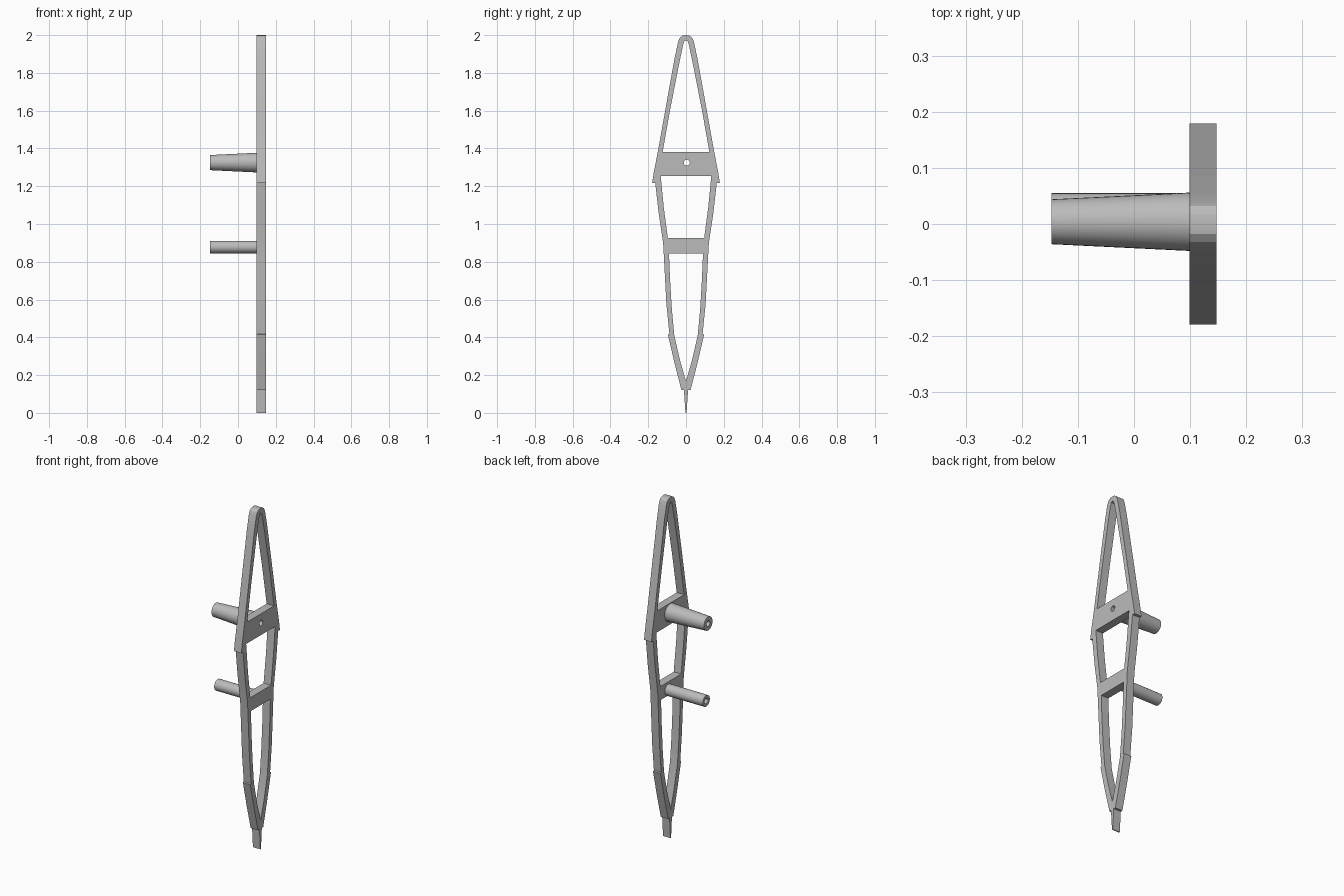
import bpy, bmesh, math
from mathutils import Matrix

if "Cube" in bpy.data.objects:
    bpy.data.objects.remove(bpy.data.objects["Cube"], do_unlink=True)

grey = bpy.data.materials.new("plain_grey")
grey.use_nodes = True
grey.diffuse_color = (0.5, 0.5, 0.5, 1)
grey.node_tree.nodes["Principled BSDF"].inputs["Base Color"].default_value = (0.5, 0.5, 0.5, 1)

PLATE_BACK, PLATE_FRONT, POST_END = 0.099, 0.147, -0.147
PIVOT = (0.004, 1.325)     # upper post centre (y, z)
PEG = (0.022, 0.878)       # lower post centre (y, z)
BORE = 0.016


def mirrored(half):
    """Close a half outline by reflecting it across the centre line."""
    return half + [(-y, z) for y, z in reversed(half) if y > 0]


def ring(centre, radius, n=32):
    return [(centre[0] + radius * math.cos(2 * math.pi * i / n),
             centre[1] + radius * math.sin(2 * math.pi * i / n)) for i in range(n)]


def finish(obj):
    obj.data.materials.clear()
    obj.data.materials.append(grey)
    bpy.ops.object.select_all(action="DESELECT")
    obj.select_set(True)
    bpy.context.view_layer.objects.active = obj
    bpy.ops.object.shade_smooth_by_angle(angle=math.radians(25))


# Pierced plate: outer outline plus openings, extruded along x
outline = mirrored([(0, 2), (0.018, 1.997), (0.032, 1.987), (0.041, 1.967), (0.06, 1.88),
                    (0.105, 1.63), (0.146, 1.4), (0.171, 1.27), (0.179, 1.218),
                    (0.163, 1.218), (0.145, 1.06), (0.121, 0.9), (0.113, 0.75),
                    (0.104, 0.58), (0.088, 0.418), (0.096, 0.415), (0.06, 0.26),
                    (0.024, 0.12), (0.011, 0.12), (0.003, 0)])
upper_opening = mirrored([(0, 1.972), (0.009, 1.966), (0.016, 1.945), (0.04, 1.83),
                          (0.085, 1.6), (0.124, 1.38)])
middle_opening = mirrored([(0.134, 1.255), (0.118, 1.09), (0.096, 0.925)])
lower_opening = mirrored([(0.09, 0.845), (0.084, 0.7), (0.075, 0.55), (0.062, 0.41),
                          (0.032, 0.28), (0, 0.168)])

curve = bpy.data.curves.new("hand_plate", "CURVE")
curve.dimensions = "2D"
curve.fill_mode = "BOTH"
curve.extrude = (PLATE_FRONT - PLATE_BACK) / 2
for loop in (outline, upper_opening, middle_opening, lower_opening, ring(PIVOT, BORE)):
    spline = curve.splines.new("POLY")
    spline.points.add(len(loop) - 1)
    for p, (y, z) in zip(spline.points, loop):
        p.co = (y, z, 0, 1)
    spline.use_cyclic_u = True
plate = bpy.data.objects.new("hand_plate", curve)
bpy.context.collection.objects.link(plate)
bpy.ops.object.select_all(action="DESELECT")
plate.select_set(True)
bpy.context.view_layer.objects.active = plate
bpy.ops.object.convert(target="MESH")
plate = bpy.context.view_layer.objects.active
# Stand the flat plate up: drawing plane becomes the y-z plane
plate.data.transform(Matrix(((0, 0, 1, (PLATE_BACK + PLATE_FRONT) / 2),
                             (1, 0, 0, 0), (0, 1, 0, 0), (0, 0, 0, 1))))
bm = bmesh.new()
bm.from_mesh(plate.data)
bmesh.ops.remove_doubles(bm, verts=bm.verts, dist=1e-5)
bmesh.ops.recalc_face_normals(bm, faces=bm.faces)
bm.to_mesh(plate.data)
bm.free()
finish(plate)


def post(name, centre, r_base, r_end, bore_floor, n=32):
    """Hollow post: rings joined from base to open end and down the bore."""
    bm = bmesh.new()
    sections = [(PLATE_BACK, r_base), (POST_END, r_end), (POST_END, BORE), (bore_floor, BORE)]
    rings = [[bm.verts.new((x, y, z)) for y, z in ring(centre, r, n)] for x, r in sections]
    for a, b in zip(rings, rings[1:]):
        for i in range(n):
            j = (i + 1) % n
            bm.faces.new((a[i], a[j], b[j], b[i]))
    if bore_floor < PLATE_BACK:      # blind bore
        bm.faces.new(rings[-1])
        bm.faces.new(rings[0])
    else:                            # bore runs through to the plate
        for i in range(n):
            j = (i + 1) % n
            bm.faces.new((rings[-1][i], rings[-1][j], rings[0][j], rings[0][i]))
    bmesh.ops.recalc_face_normals(bm, faces=bm.faces)
    mesh = bpy.data.meshes.new(name)
    bm.to_mesh(mesh)
    bm.free()
    obj = bpy.data.objects.new(name, mesh)
    bpy.context.collection.objects.link(obj)
    finish(obj)


# Tapered upper post with a through bore, straight lower post with a blind bore
post("pivot_post", PIVOT, 0.052, 0.04, PLATE_BACK)
post("guide_post", PEG, 0.033, 0.033, PLATE_BACK - 0.01)
